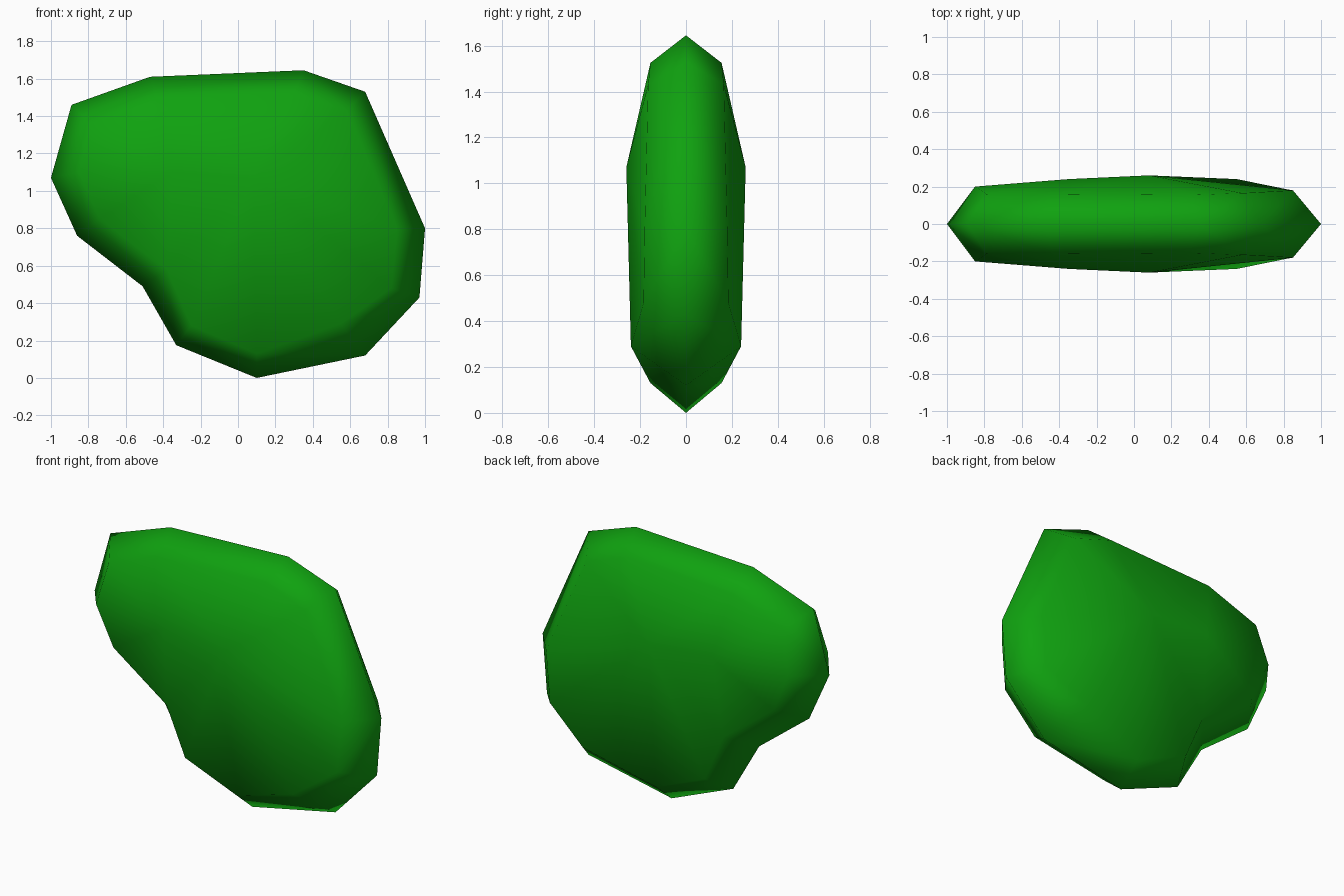
import bpy
import bmesh

default = bpy.data.objects.get("Cube")
if default:
    bpy.data.objects.remove(default, do_unlink=True)

# Green material
green = bpy.data.materials.new("leaf green")
green.use_nodes = True
colour = (0.005, 0.36, 0.005, 1)
green.diffuse_color = colour
green.node_tree.nodes["Principled BSDF"].inputs["Base Color"].default_value = colour

# Silhouette in x, z, clockwise from the left tip
outline = [(-1, 1.07), (-.89, 1.46), (-.47, 1.61), (.35, 1.645), (.68, 1.53), (1, .8),
           (.97, .43), (.68, .12), (.1, 0), (-.33, .175), (-.51, .49), (-.86, .76)]
# Shoulder ring in x, z and depth
shoulder = [(-.85, 1.1, .2), (-.79, 1.36, .16), (-.43, 1.49, .16), (.3, 1.525, .155),
            (.58, 1.43, .165), (.85, .8, .18), (.82, .48, .185), (.55, .29, .24),
            (.1, .13, .155), (-.25, .28, .17), (-.38, .58, .17), (-.74, .85, .185)]
# Bulge points in the middle of each broad side
left_hub, main_hub = (-.35, 1.1, .24), (.08, 1.07, .26)

bm = bmesh.new()
rim = [bm.verts.new((x, 0, z)) for x, z in outline]
n = len(rim)

for side in (-1, 1):
    def point(p):
        return bm.verts.new((p[0], side * p[2], p[1]))

    ring = [point(p) for p in shoulder]
    left, main = point(left_hub), point(main_hub)
    for i in range(n):
        j = (i + 1) % n
        # Sloping edge, then the broad face fanned around the nearest bulge
        bm.faces.new((rim[i], rim[j], ring[j], ring[i]))
        hub = left if i in (0, 1, n - 1, n - 2) else main
        bm.faces.new((ring[i], ring[j], hub))
    bm.faces.new((ring[2], main, left))
    bm.faces.new((ring[n - 2], left, main))

bmesh.ops.recalc_face_normals(bm, faces=bm.faces)
for face in bm.faces:
    face.smooth = True

mesh = bpy.data.meshes.new("leaf_clump")
bm.to_mesh(mesh)
bm.free()
mesh.materials.append(green)
clump = bpy.data.objects.new("leaf_clump", mesh)
bpy.context.collection.objects.link(clump)
